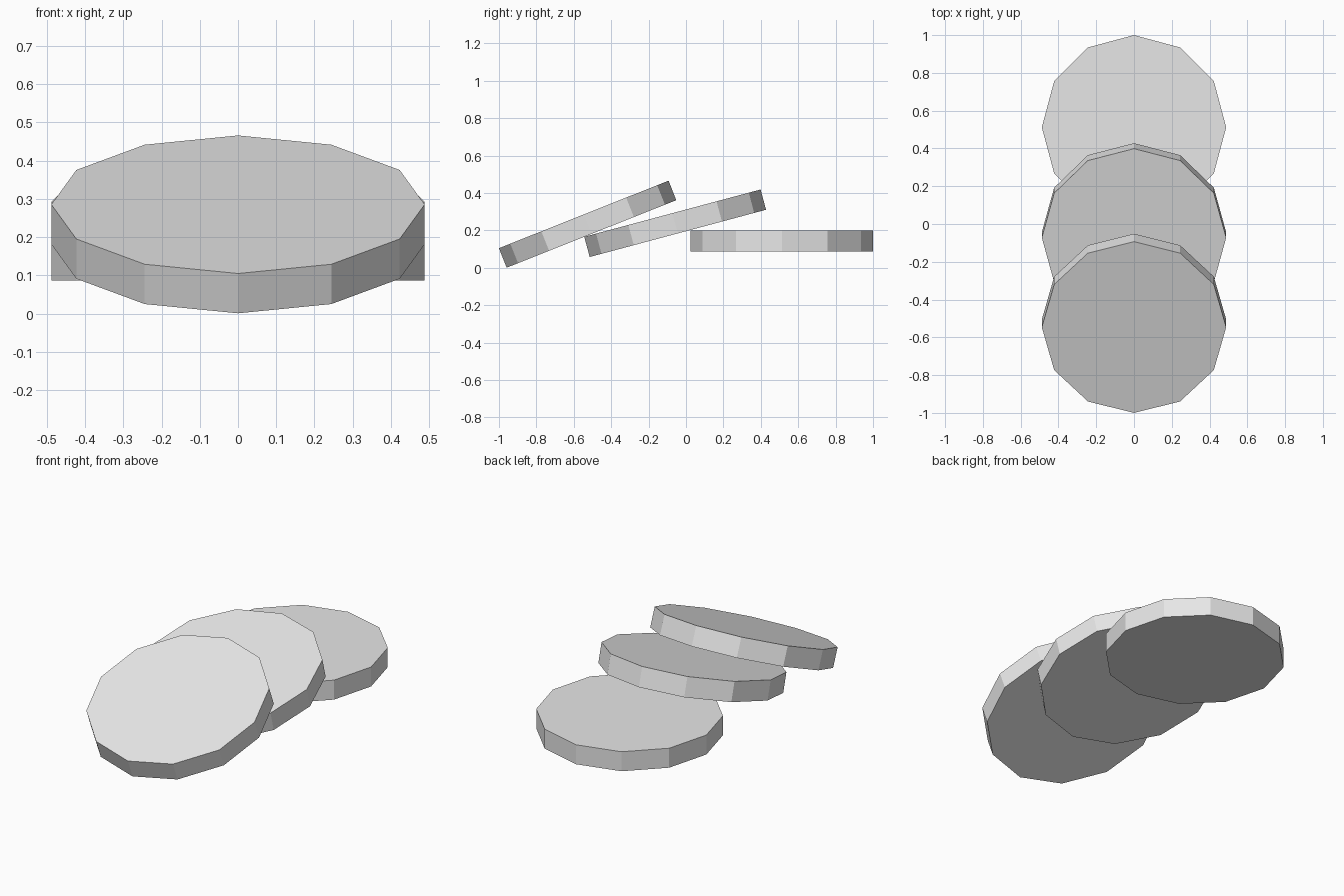
import bpy
import math

cube = bpy.data.objects.get("Cube")
if cube:
    bpy.data.objects.remove(cube, do_unlink=True)

RADIUS = 0.488
THICKNESS = 0.112

# Single plain grey
grey = bpy.data.materials.new("light_grey")
grey.use_nodes = True
colour = (0.8, 0.8, 0.8, 1)
grey.diffuse_color = colour
grey.node_tree.nodes["Principled BSDF"].inputs["Base Color"].default_value = colour


def disc(name, y, z, tilt):
    """Twelve-sided flat disc, its back edge raised by tilt degrees."""
    bpy.ops.mesh.primitive_cylinder_add(
        vertices=12, radius=RADIUS, depth=THICKNESS,
        location=(0, y, z), rotation=(math.radians(tilt), 0, 0))
    obj = bpy.context.object
    obj.name = name
    obj.data.materials.append(grey)


# Row of discs, each leaning on the one behind
disc("back_disc", 0.512, 0.142, 0)
disc("middle_disc", -0.058, 0.238, 15)
disc("front_disc", -0.526, 0.233, 21.7)
